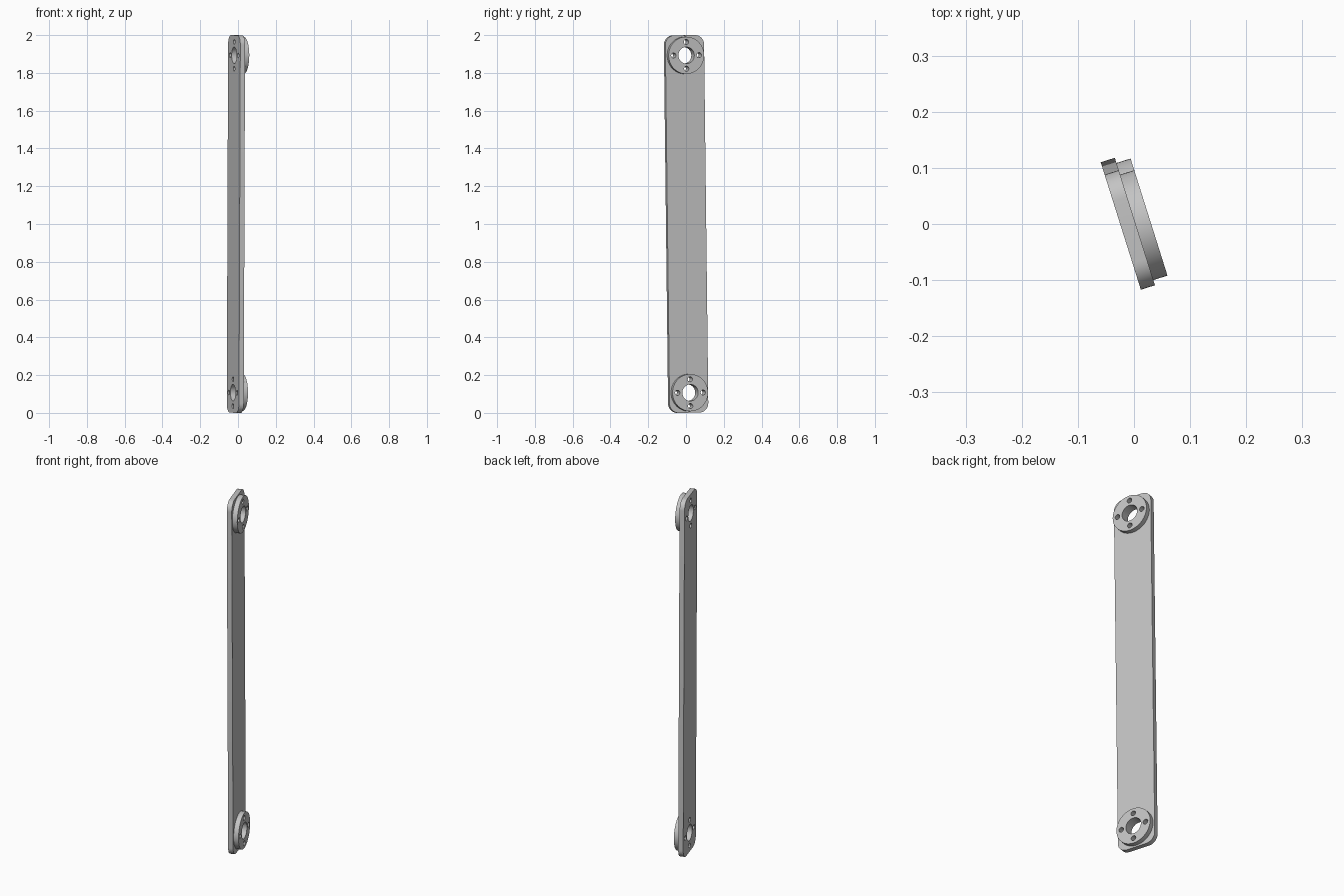
import bpy, bmesh
from math import sin, cos, pi, radians
from mathutils import Matrix, Vector

cube = bpy.data.objects.get("Cube")
if cube:
    bpy.data.objects.remove(cube, do_unlink=True)

# Main dimensions
WIDTH, HEIGHT, CORNER = 0.215, 1.9986, 0.05
THICK = 0.0264
HOLE_Z = 0.893            # bore centres above and below the middle
FLANGE_R, BORE_R = 0.0985, 0.044
BOLT_R, BOLT_CIRCLE = 0.0135, 0.071

# The bar leans slightly in its own plane and is turned about the vertical
POSE = (Matrix.Translation((0.0016, 0.0044, 1.0))
        @ Matrix.Rotation(radians(17.5), 4, 'Z')
        @ Matrix.Rotation(0.0122, 4, 'X'))

steel = bpy.data.materials.new("light_grey_metal")
steel.use_nodes = True
grey = (0.55, 0.55, 0.55, 1.0)
steel.diffuse_color = grey
steel.node_tree.nodes["Principled BSDF"].inputs["Base Color"].default_value = grey


def circle(y, z, radius, count):
    return [(y + radius * cos(2 * pi * i / count),
             z + radius * sin(2 * pi * i / count)) for i in range(count)]


def rounded_rectangle(width, height, radius, steps=10):
    points = []
    corners = [(1, 1), (-1, 1), (-1, -1), (1, -1)]
    for quarter, (sy, sz) in enumerate(corners):
        cy, cz = sy * (width / 2 - radius), sz * (height / 2 - radius)
        for i in range(steps + 1):
            a = (quarter + i / steps) * pi / 2
            points.append((cy + radius * cos(a), cz + radius * sin(a)))
    return points


def hole_pattern(z):
    """Central bore with four bolt holes around it."""
    loops = [circle(0, z, BORE_R, 48)]
    for i in range(4):
        a = i * pi / 2
        loops.append(circle(BOLT_CIRCLE * cos(a), z + BOLT_CIRCLE * sin(a), BOLT_R, 20))
    return loops


def perforated_slab(name, loops, x):
    """Fill an outline with holes, then thicken it evenly about x."""
    bm = bmesh.new()
    edges = []
    for loop in loops:
        verts = [bm.verts.new((x, y, z)) for y, z in loop]
        edges += [bm.edges.new((v, verts[i - 1])) for i, v in enumerate(verts)]
    bmesh.ops.triangle_fill(bm, use_beauty=True, edges=edges, normal=Vector((1, 0, 0)))
    bmesh.ops.recalc_face_normals(bm, faces=bm.faces[:])
    mesh = bpy.data.meshes.new(name)
    bm.to_mesh(mesh)
    bm.free()
    mesh.materials.append(steel)
    obj = bpy.data.objects.new(name, mesh)
    bpy.context.collection.objects.link(obj)
    obj.matrix_world = POSE
    solid = obj.modifiers.new("thickness", 'SOLIDIFY')
    solid.thickness = THICK
    solid.offset = 0
    bpy.ops.object.select_all(action='DESELECT')
    obj.select_set(True)
    bpy.context.view_layer.objects.active = obj
    bpy.ops.object.modifier_apply(modifier=solid.name)
    bpy.ops.object.shade_smooth_by_angle(angle=radians(35))
    return obj


# Long bar with a hole pattern at each end
perforated_slab("link_bar",
                [rounded_rectangle(WIDTH, HEIGHT, CORNER)]
                + hole_pattern(HOLE_Z) + hole_pattern(-HOLE_Z),
                -THICK / 2)

# Round flanges on one side of the bar
for name, z in (("upper_flange", HOLE_Z), ("lower_flange", -HOLE_Z)):
    perforated_slab(name, [circle(0, z, FLANGE_R, 64)] + hole_pattern(z), THICK / 2)
